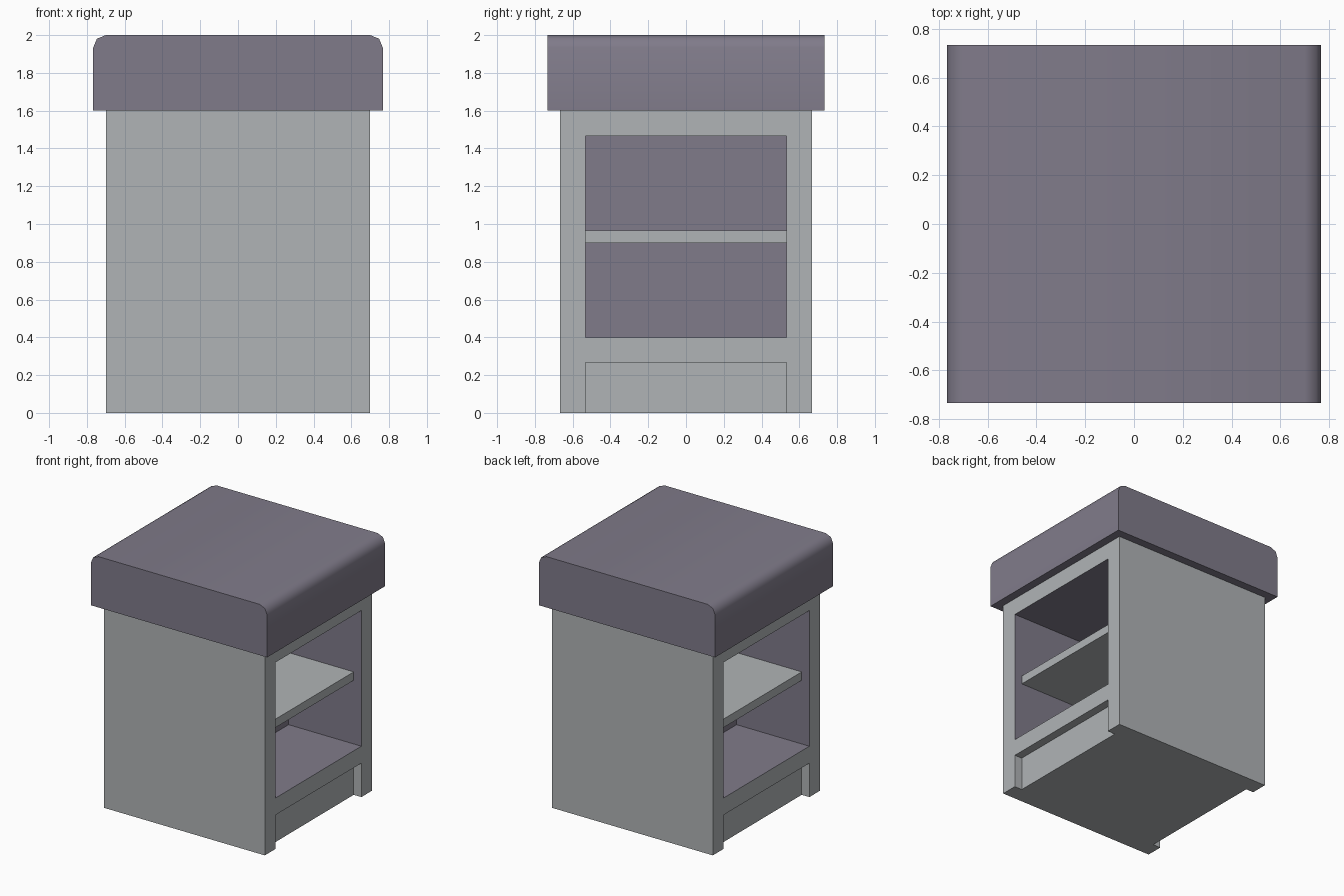
import bpy
import bmesh
import math

if "Cube" in bpy.data.objects:
    bpy.data.objects.remove(bpy.data.objects["Cube"], do_unlink=True)


def srgb(*rgb):
    lin = [((c / 255 + 0.055) / 1.055) ** 2.4 for c in rgb]
    return (*lin, 1.0)


def make_material(name, color):
    mat = bpy.data.materials.new(name)
    mat.use_nodes = True
    mat.diffuse_color = color
    mat.node_tree.nodes["Principled BSDF"].inputs["Base Color"].default_value = color
    return mat


pale_grey = make_material("pale grey", srgb(176, 180, 182))
dusky_purple = make_material("dusky purple", srgb(128, 123, 138))

U = 1 / 15  # board thickness, the module for every size


def box(name, low, high, mats, slot=0):
    bm = bmesh.new()
    bmesh.ops.create_cube(bm, size=1)
    for v in bm.verts:
        v.co = [l if c < 0 else h for c, l, h in zip(v.co, low, high)]
    for f in bm.faces:
        f.material_index = slot
    mesh = bpy.data.meshes.new(name)
    bm.to_mesh(mesh)
    bm.free()
    for m in mats:
        mesh.materials.append(m)
    obj = bpy.data.objects.new(name, mesh)
    bpy.context.collection.objects.link(obj)
    return obj


def apply_modifier(obj, mod):
    bpy.context.view_layer.objects.active = obj
    bpy.ops.object.modifier_apply(modifier=mod.name)


def carve(obj, low, high, slot):
    cutter = box("cutter", low, high, obj.data.materials, slot)
    cutter.hide_render = True
    mod = obj.modifiers.new("carve", "BOOLEAN")
    mod.operation = "DIFFERENCE"
    mod.solver = "EXACT"
    mod.object = cutter
    apply_modifier(obj, mod)
    bpy.data.objects.remove(cutter, do_unlink=True)


# Cabinet body, open on both sides with a divider between
W, D, H = 10.5 * U, 10 * U, 24 * U
body = box("cabinet_body", (-W, -D, 0), (W, D, H), [pale_grey, dusky_purple])
inner = 8 * U
for side in (-1, 1):
    def span(a, b):
        return sorted((side * a, side * b))

    # Compartment with a purple lining
    x0, x1 = span(U, W + U)
    carve(body, (x0, -inner, 6 * U), (x1, inner, 22 * U), 1)
    # Toe recess
    x0, x1 = span(W - U, W + U)
    carve(body, (x0, -inner, -U), (x1, inner, 4 * U), 0)
    # Shelf, set back from the opening
    x0, x1 = span(U, W - U)
    box("left_shelf" if side > 0 else "right_shelf",
        (x0, -inner, 13.5 * U), (x1, inner, 14.5 * U), [pale_grey])

# Worktop with rounded upper side edges
top = box("worktop", (-11.5 * U, -11 * U, H), (11.5 * U, 11 * U, 2), [dusky_purple])
bm = bmesh.new()
bm.from_mesh(top.data)
edges = [e for e in bm.edges
         if all(v.co.z > 1.9 for v in e.verts)
         and abs(e.verts[0].co.x - e.verts[1].co.x) < 0.01]
bmesh.ops.bevel(bm, geom=edges, offset=U, segments=2, profile=0.5, affect="EDGES")
bm.to_mesh(top.data)
bm.free()
bpy.ops.object.select_all(action="DESELECT")
top.select_set(True)
bpy.context.view_layer.objects.active = top
bpy.ops.object.shade_smooth_by_angle(angle=math.radians(60))
